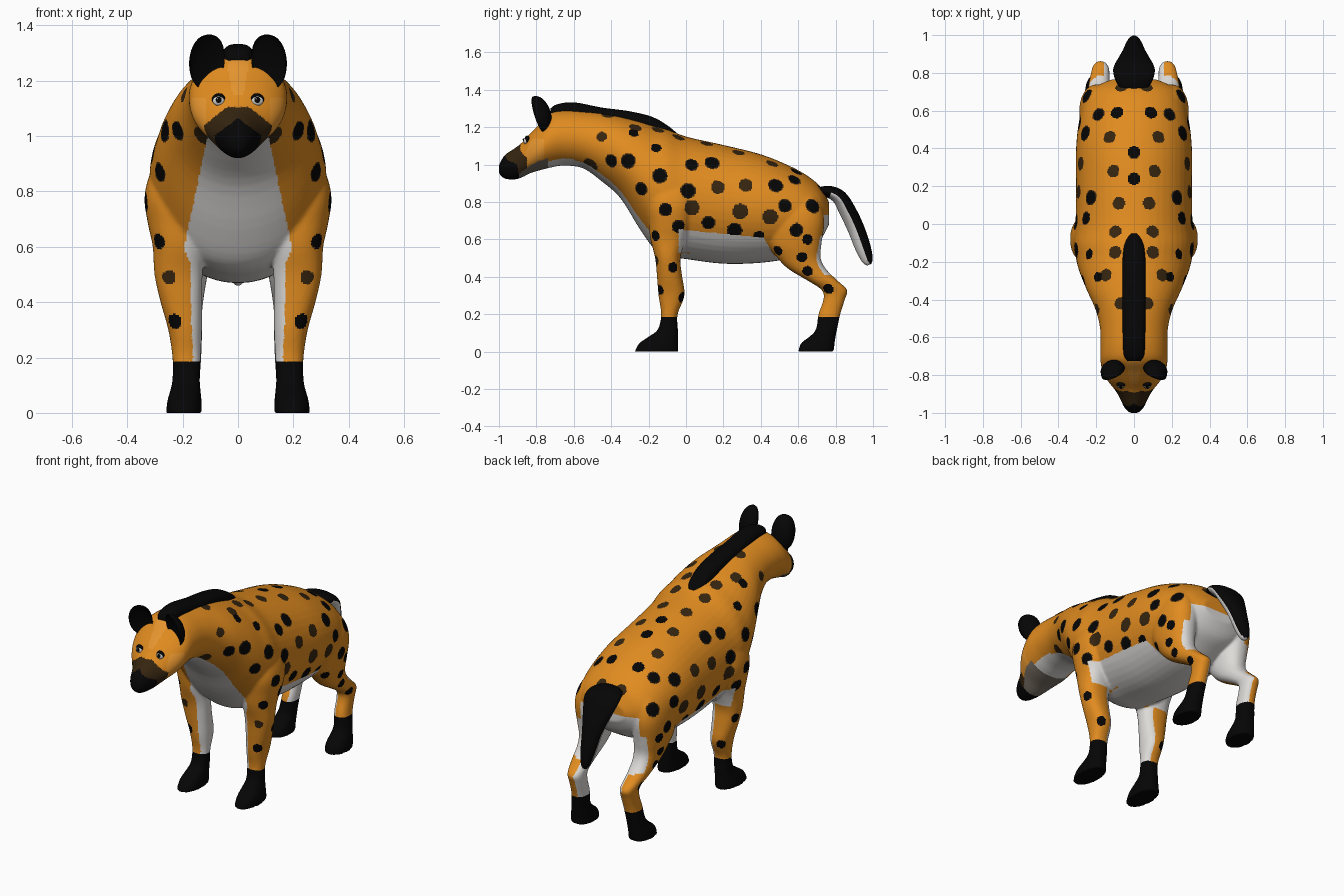
import bpy, bmesh, math
from mathutils import Vector as V
from mathutils.bvhtree import BVHTree

if "Cube" in bpy.data.objects:
    bpy.data.objects.remove(bpy.data.objects["Cube"])

# ---- colours ----
MATS = []
for name, col in [("orange", (.75, .26, .014)), ("pale_orange", (.84, .32, .03)),
                  ("off_white", (.73, .71, .69)), ("dark_brown", (.036, .018, .005)),
                  ("black", (.0016, .0016, .0016)), ("taupe", (.17, .145, .115))]:
    m = bpy.data.materials.new(name)
    m.diffuse_color = (*col, 1)
    m.use_nodes = True
    m.node_tree.nodes["Principled BSDF"].inputs["Base Color"].default_value = m.diffuse_color
    MATS.append(m)
ORANGE, PALE, WHITE, BROWN, BLACK, TAUPE = range(6)


def finish(name, bm, mat=None):
    """Turn a bmesh into a smooth object carrying the palette."""
    bmesh.ops.recalc_face_normals(bm, faces=bm.faces)
    me = bpy.data.meshes.new(name)
    bm.to_mesh(me)
    bm.free()
    for m in MATS:
        me.materials.append(m)
    for p in me.polygons:
        p.use_smooth = True
        if mat is not None:
            p.material_index = mat
    ob = bpy.data.objects.new(name, me)
    bpy.context.collection.objects.link(ob)
    return ob


def refine(rows, k=4):
    """Catmull-Rom interpolation between cross-section rows."""
    out = []
    for i in range(len(rows) - 1):
        a, b, c, d = rows[max(i - 1, 0)], rows[i], rows[i + 1], rows[min(i + 2, len(rows) - 1)]
        for s in range(k):
            t = s / k
            out.append([.5 * (2 * q + (r - p) * t + (2 * p - 5 * q + 4 * r - w) * t * t
                              + (3 * q - p - 3 * r + w) * t ** 3) for p, q, r, w in zip(a, b, c, d)])
    return out + [list(rows[-1])]


def loft(bm, sections, n=32, e=1.0):
    """Skin (centre, u, v) superellipse sections and cap both ends."""
    rings = []
    for c, u, v in sections:
        ring = []
        for i in range(n):
            a = 2 * math.pi * i / n
            x, y = math.cos(a), math.sin(a)
            ring.append(bm.verts.new(c + u * math.copysign(abs(x) ** e, x)
                                     + v * math.copysign(abs(y) ** e, y)))
        rings.append(ring)
    for r, s in zip(rings, rings[1:]):
        for i in range(n):
            bm.faces.new((r[i], r[(i + 1) % n], s[(i + 1) % n], s[i]))
    bm.faces.new(rings[0])
    bm.faces.new(rings[-1])


def along_y(rows):   # y, top, bottom, half width
    return [(V((0, y, (t + b) / 2)), V((w, 0, 0)), V((0, 0, (t - b) / 2)))
            for y, t, b, w in refine(rows)]


def along_z(rows, s):   # z, front, back, inner x, outer x
    return [(V((s * (x0 + x1) / 2, (y0 + y1) / 2, z)), V(((x1 - x0) / 2, 0, 0)),
             V((0, (y1 - y0) / 2, 0))) for z, y0, y1, x0, x1 in refine(rows)]


# ---- skin: trunk, neck, head and legs fused together ----
TRUNK = [(-1.0, 1.0, .95, .025), (-.97, 1.05, .925, .052), (-.92, 1.085, .92, .076),
         (-.88, 1.115, .93, .10), (-.83, 1.17, .955, .14), (-.78, 1.22, .97, .167),
         (-.72, 1.28, .985, .178), (-.65, 1.295, .995, .177), (-.55, 1.29, .98, .18),
         (-.45, 1.28, .91, .205), (-.35, 1.26, .82, .25), (-.25, 1.235, .66, .29),
         (-.17, 1.21, .55, .31), (-.1, 1.19, .51, .32), (0, 1.15, .495, .31),
         (.2, 1.105, .47, .307), (.4, 1.055, .475, .307), (.55, .995, .50, .29),
         (.65, .94, .55, .26), (.72, .88, .60, .215), (.765, .80, .68, .12)]
FORELEG = [(.98, -.15, .0, .17, .255), (.88, -.19, .04, .14, .312), (.78, -.21, .05, .12, .338),
           (.68, -.2, .03, .12, .325), (.6, -.19, .0, .12, .308),
           (.5, -.165, -.03, .128, .302), (.4, -.155, -.02, .13, .28), (.3, -.147, -.008, .13, .252),
           (.2, -.133, -.045, .135, .237), (.12, -.15, -.043, .138, .237),
           (.08, -.20, -.043, .135, .245), (.045, -.25, -.042, .132, .255), (0, -.275, -.04, .13, .26)]
HINDLEG = [(.9, .55, .65, .1, .18), (.8, .48, .715, .1, .262), (.7, .43, .74, .09, .29),
           (.58, .44, .725, .1, .28),
           (.5, .49, .72, .11, .262), (.44, .55, .75, .12, .25), (.38, .65, .81, .128, .24),
           (.33, .725, .862, .13, .225), (.28, .735, .85, .13, .22), (.2, .708, .825, .133, .222),
           (.12, .695, .808, .138, .235), (.08, .66, .80, .135, .245), (.045, .615, .795, .132, .255),
           (0, .60, .79, .13, .26)]
bm = bmesh.new()
loft(bm, along_y(TRUNK), 48)
for s in (1, -1):
    loft(bm, along_z(FORELEG, s), 32, .88)
    loft(bm, along_z(HINDLEG, s), 32, .88)
raw = finish("raw_skin", bm)
rm = raw.modifiers.new("fuse", "REMESH")
rm.mode, rm.voxel_size = "VOXEL", .007
sm = raw.modifiers.new("soften", "SMOOTH")
sm.factor, sm.iterations = .5, 10
dg = bpy.context.evaluated_depsgraph_get()
skin = bpy.data.meshes.new_from_object(raw.evaluated_get(dg))
bpy.data.objects.remove(raw)
skin.name = "body"
body = bpy.data.objects.new("body", skin)
bpy.context.collection.objects.link(body)
skin.materials.clear()
for m in MATS:
    skin.materials.append(m)
tree = BVHTree.FromPolygons([v.co for v in skin.vertices], [p.vertices[:] for p in skin.polygons])

# ---- spots: placed from the side (y, z), above (x, y) and the front (x, z) ----
SIDE = [(-.45, 1.15), (-.28, 1.17), (-.16, 1.09), (-.51, 1.0), (-.40, 1.02), (-.31, 1.02),
        (-.24, .87), (-.14, .94), (.03, 1.0), (.14, 1.01), (.17, .88), (.01, .86), (-.11, .76),
        (.03, .77), (.12, .69), (.29, .75), (.32, .89), (.48, .89), (.58, .92), (.45, .72),
        (.53, .78), (.68, .78), (.59, .65), (.26, .65), (.49, .54), (.62, .505), (.65, .60),
        (.39, .62), (-.04, .67), (-.165, .62), (-.07, .45), (-.02, .29), (-.14, .33),
        (.76, .335), (.65, .43)]
SIDE_BROWN = (0, 3, 10, 13, 15, 16, 19)
TOP = [(0, .38), (0, .24), (.13, .46), (.11, .28), (.08, .11), (.1, -.04), (.09, .59),
       (.07, -.42), (.15, -.27), (.065, .725), (.1, -.15)]
spots = []
for i, (y, z) in enumerate(SIDE):
    small = z < .65 or z > 1.05
    spots.append((tree.ray_cast(V((2, y, z)), V((-1, 0, 0)))[0],
                  .028 if small else .037 + .005 * (i % 2), BROWN if i in SIDE_BROWN else BLACK))
for i, (x, y) in enumerate(TOP):
    spots.append((tree.ray_cast(V((x, y, 2)), V((0, 0, -1)))[0], .034, BLACK if i in (0, 1, 6) else BROWN))
spots.append((tree.ray_cast(V((.25, -2, .49)), V((0, 1, 0)))[0], .026, BROWN))
spots = [s for s in spots if s[0]]


def coat(c, n):
    """Coat colour from position and facing."""
    x, y, z = abs(c.x), c.y, c.z
    out = n.x if c.x > 0 else -n.x
    if z < .185:
        return BLACK
    if y < -.6:                                   # head
        if y < -.905 + .2 * max(0, 1.0 - z) and z < 1.065 - .75 * x:
            return BLACK
        if n.z < -.7 and y < -.74:
            return TAUPE
        if y < -.85 and z < 1.105 - .8 * max(0, x - .04):
            return BROWN
        if n.z < -.8:
            return WHITE
        if n.z > .2 and z > 1.15 and x < .018 + .2 * (z - 1.15):
            return PALE
        if y < -.76 and x > .115 and z < 1.14:
            return PALE
        return ORANGE
    if y < -.1 and z > .5 and x < min(.11 + .21 * (1 - z), .2 - .5 * (.6 - z)) and (n.z < -.3 or n.y < -.5):
        return WHITE                              # throat and chest
    if z < .6 and x < .125 and y < .6:
        return WHITE                              # belly keel
    fore = x > .13 and y < .02 and z < .53
    if not fore and -.04 < y < .42 + .6 * (.6 - z) and .45 < z < .65 - .1 * y:
        return WHITE                              # belly sides
    if out < -.35 and z < .62:
        return WHITE                              # inner legs
    if y > .5 and z < .73 and (x < .13 or (n.y > .5 and x < .2 and z > .4)):
        return WHITE                              # under the tail
    if y > .68 and .41 < z < .62 and n.y > .3 and x < .235:
        return WHITE                              # back of the thighs
    for p, r, k in spots:
        d = (V((x, y, z)) - p).length
        if d < r:
            return BROWN if d > .86 * r and r > .036 else k
    return ORANGE


for p in skin.polygons:
    p.use_smooth = True
    p.material_index = coat(p.center, p.normal)

# ---- mane ----
bm = bmesh.new()
loft(bm, along_y([(-.725, 1.30, 1.25, .035), (-.69, 1.322, 1.23, .055), (-.6, 1.333, 1.21, .06),
                  (-.45, 1.305, 1.2, .062), (-.3, 1.285, 1.18, .062), (-.18, 1.255, 1.15, .06),
                  (-.1, 1.21, 1.12, .05), (-.05, 1.17, 1.12, .025)]), 24, .75)
finish("mane", bm, BLACK)

# ---- tail: broad curved brush, pale underneath ----
PATH = refine([(.70, .85, .06, .025), (.76, .855, .098, .032), (.82, .825, .11, .04),
               (.865, .75, .088, .045), (.908, .66, .062, .045), (.945, .56, .045, .042),
               (.97, .49, .028, .03), (.98, .465, .012, .012)])
bm = bmesh.new()
secs = []
for i, (y, z, w, h) in enumerate(PATH):
    a, b = PATH[max(i - 1, 0)], PATH[min(i + 1, len(PATH) - 1)]
    t = V((0, b[0] - a[0], b[1] - a[1])).normalized()
    secs.append((V((0, y, z)), V((w, 0, 0)), V((0, -t.z, t.y)) * h))
loft(bm, secs, 32)
tail = finish("tail", bm, BLACK)
for p in tail.data.polygons:
    if p.normal.dot(V((0, -.85, -.5))) > 0 and p.center.y > .77:
        p.material_index = WHITE


def ball(name, loc, size, mat, rot=(0, 0, 0), cup=False):
    bm = bmesh.new()
    bmesh.ops.create_uvsphere(bm, u_segments=24, v_segments=16, radius=1)
    if cup:                                       # hollow the front side, broaden the outline
        for v in bm.verts:
            v.co.x = math.copysign(abs(v.co.x) ** .85, v.co.x)
            if v.co.y < 0:
                v.co.y *= -.35
    ob = finish(name, bm, mat)
    ob.location, ob.scale, ob.rotation_euler = loc, size, rot
    return ob


# ---- ears and eyes ----
for s, side in ((1, "left"), (-1, "right")):
    ball(side + "_ear", (s * .11, -.785, 1.268), (.067, .06, .102), BLACK, (.3, s * .06, s * -.4), True)
    eye = tree.ray_cast(V((s * .07, -2, 1.13)), V((0, 1, 0)))[0]
    ball(side + "_eye_rim", eye + V((0, 0, .003)), (.024, .014, .022), BLACK)
    ball(side + "_eyeball", eye + V((0, -.006, -.003)), (.021, .014, .018), WHITE)
    ball(side + "_pupil", eye + V((0, -.014, 0)), (.012, .009, .012), BLACK)
    ball(side + "_glint", eye + V((-.004, -.021, .005)), (.003, .003, .003), WHITE)
